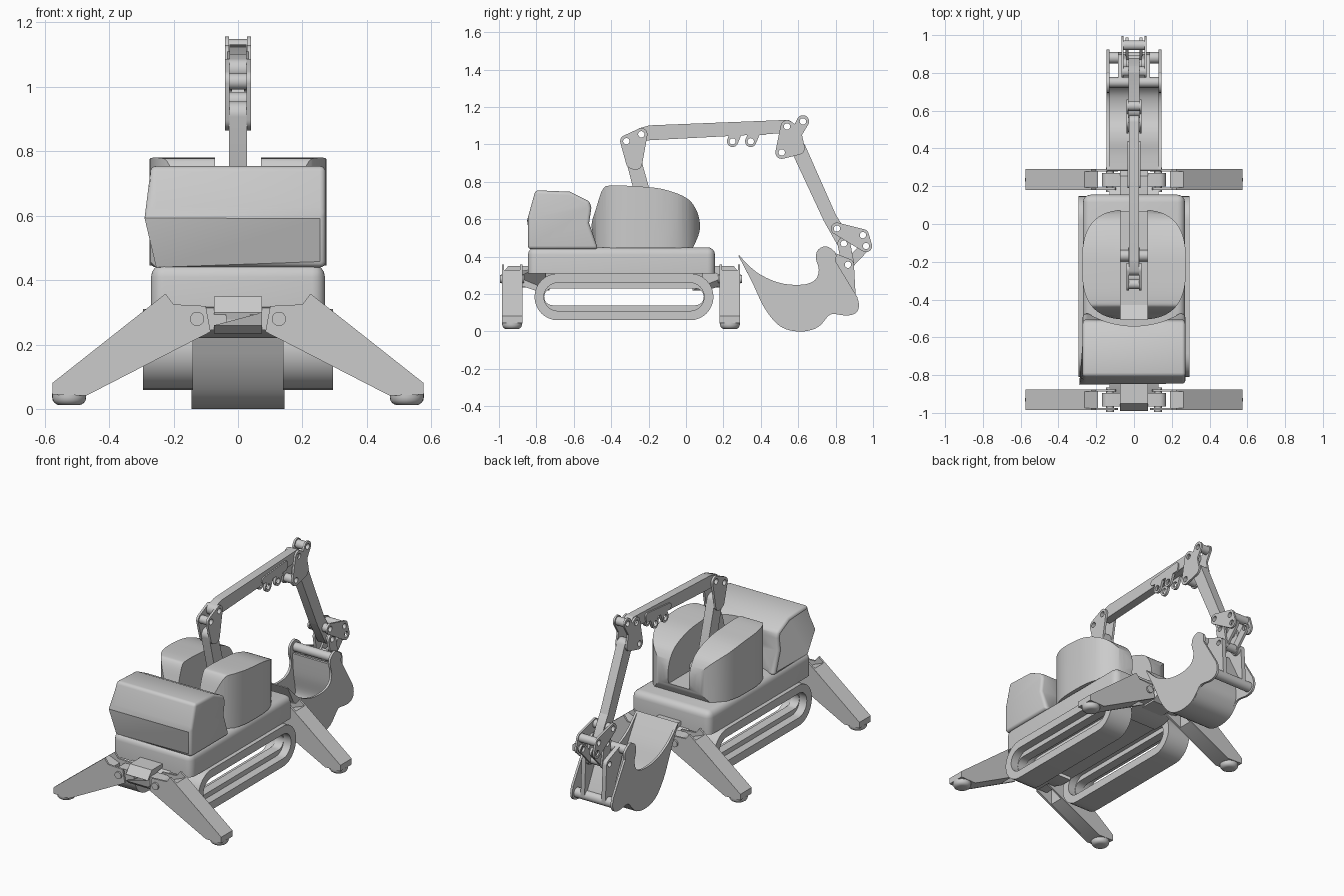
import bpy, bmesh, math
from mathutils.geometry import convex_hull_2d
from mathutils import Vector

if "Cube" in bpy.data.objects:
    bpy.data.objects.remove(bpy.data.objects["Cube"])

AXES = {'x': lambda u, v, w: (w, u, v), 'y': lambda u, v, w: (u, w, v), 'z': lambda u, v, w: (u, v, w)}


def circle(u, v, r, n=24):
    return [(u + r * math.cos(2 * math.pi * i / n), v + r * math.sin(2 * math.pi * i / n)) for i in range(n)]


def hull(*circles, n=32):
    pts = [p for c in circles for p in circle(*c, n)]
    return [pts[i] for i in convex_hull_2d([Vector(p) for p in pts])]


def smooth(pts, steps=5):
    """Open Catmull-Rom curve through pts."""
    p = [Vector(q) for q in [pts[0], *pts, pts[-1]]]
    out = []
    for i in range(1, len(p) - 2):
        a, b, c, d = p[i - 1:i + 3]
        for s in range(steps):
            t = s / steps
            q = 0.5 * (2 * b + (c - a) * t + (2 * a - 5 * b + 4 * c - d) * t * t + (3 * b - a - 3 * c + d) * t ** 3)
            out.append(tuple(q))
    return out + [pts[-1]]


def plate(name, outline, lo, hi, axis='x', holes=(), bevel=0, edges=None):
    """Extrude a flat outline with optional holes along an axis."""
    cu = bpy.data.curves.new(name, 'CURVE')
    cu.dimensions, cu.fill_mode, cu.extrude = '2D', 'BOTH', (hi - lo) / 2
    for loop in [outline, *holes]:
        sp = cu.splines.new('POLY')
        sp.points.add(len(loop) - 1)
        for pt, (u, v) in zip(sp.points, loop):
            pt.co = (u, v, 0, 1)
        sp.use_cyclic_u = True
    tmp = bpy.data.objects.new(name + "_curve", cu)
    bpy.context.collection.objects.link(tmp)
    me = bpy.data.meshes.new_from_object(tmp.evaluated_get(bpy.context.evaluated_depsgraph_get()))
    bpy.data.objects.remove(tmp)
    me.name = name
    bm = bmesh.new()
    bm.from_mesh(me)
    bmesh.ops.remove_doubles(bm, verts=bm.verts, dist=1e-5)
    for v in bm.verts:
        v.co = AXES[axis](v.co.x, v.co.y, v.co.z + (lo + hi) / 2)
    bmesh.ops.dissolve_limit(bm, angle_limit=0.005, verts=bm.verts, edges=bm.edges)
    bmesh.ops.recalc_face_normals(bm, faces=bm.faces)
    if bevel:
        sel = [e for e in bm.edges if len(e.link_faces) == 2 and e.calc_face_angle() > 0.7
               and (edges is None or edges(e))]
        bmesh.ops.bevel(bm, geom=sel, offset=bevel, segments=4, profile=0.5, affect='EDGES', clamp_overlap=True)
    bm.to_mesh(me)
    bm.free()
    ob = bpy.data.objects.new(name, me)
    bpy.context.collection.objects.link(ob)
    return ob


def pair(name, outline, lo, hi, holes=()):
    """The same plate on both sides of x = 0."""
    plate(name + "_right", outline, lo, hi, holes=holes)
    plate(name + "_left", outline, -hi, -lo, holes=holes)


def tube(name, y, z, r, hole, half):
    plate(name, circle(y, z, r), -half, half, holes=[circle(y, z, hole)] if hole else [])


def boolean(ob, cutter, op):
    m = ob.modifiers.new("cut", 'BOOLEAN')
    m.object, m.operation, m.solver = cutter, op, 'EXACT'
    me = bpy.data.meshes.new_from_object(ob.evaluated_get(bpy.context.evaluated_depsgraph_get()))
    ob.modifiers.clear()
    ob.data = me
    bpy.data.objects.remove(cutter)


# Crawler tracks: wide loop with a narrower inner rib
for side, s in (("right", 1), ("left", -1)):
    a, b = sorted((s * 0.14, s * 0.295))
    plate("track_" + side, hull((-0.685, 0.185, 0.125), (0.022, 0.185, 0.125)), a, b,
          holes=[hull((-0.685, 0.185, 0.075), (0.022, 0.185, 0.075))])
    a, b = sorted((s * 0.19, s * 0.245))
    plate("track_rib_" + side, hull((-0.685, 0.185, 0.08), (0.022, 0.185, 0.08)), a, b,
          holes=[hull((-0.713, 0.185, 0.045), (0.05, 0.185, 0.045))])

# Chassis
plate("centre_frame", [(-0.75, 0.24), (0.09, 0.24), (0.09, 0.33), (-0.75, 0.33)], -0.145, 0.145)
plate("base_deck", [(-0.27, -0.845), (0.27, -0.845), (0.27, 0.155), (-0.27, 0.155)], 0.31, 0.45, 'z',
      bevel=0.04, edges=lambda e: max(v.co.z for v in e.verts) > 0.4)

# Rear housing with a scooped face behind the turret
housing = plate("rear_housing", [(-0.845, 0.44), (-0.845, 0.61), (-0.805, 0.755), (-0.62, 0.747), (-0.515, 0.695),
                (-0.506, 0.66), (-0.518, 0.58), (-0.47, 0.44)], -0.272, 0.272, bevel=0.018)
boolean(housing, plate("scoop", circle(0, -0.06, 0.48, 96), 0.43, 0.9, 'z'), 'DIFFERENCE')

# Turret: side profile crossed with an oval plan, slotted for the arm
turret = plate("turret", smooth([(-0.475, 0.445), (-0.505, 0.56), (-0.48, 0.66), (-0.445, 0.76), (-0.40, 0.78),
               (-0.25, 0.775), (-0.12, 0.76), (0.0, 0.715), (0.055, 0.65), (0.075, 0.57), (0.065, 0.51),
               (0.035, 0.445)]), -0.3, 0.3)
plan = []
for i in range(64):
    c, s = math.cos(i * math.pi / 32), math.sin(i * math.pi / 32)
    plan.append((0.275 * math.copysign(abs(c) ** 0.7, c), -0.215 + 0.292 * math.copysign(abs(s) ** 0.7, s)))
boolean(turret, plate("plan", plan, 0.4, 0.9, 'z'), 'INTERSECT')
boolean(turret, plate("slot", [(-0.6, 0.62), (-0.43, 0.51), (0.2, 0.51), (0.2, 0.9), (-0.6, 0.9)], -0.072, 0.072),
        'DIFFERENCE')

# Outriggers front and rear
leg_side = [(0.085, 0.24), (0.47, 0.042), (0.575, 0.045), (0.575, 0.082), (0.225, 0.358), (0.2, 0.325), (0.1, 0.32)]
leg_core = [(0.19, 0.187), (0.47, 0.042), (0.575, 0.045), (0.575, 0.082), (0.262, 0.329), (0.19, 0.30)]
for end, yc, d in (("front", -0.93, -1), ("back", 0.235, 1)):
    plate("beam_" + end, [(yc - d * 0.2, 0.35), (yc + d * 0.02, 0.35), (yc + d * 0.06, 0.30), (yc + d * 0.06, 0.26),
          (yc + d * 0.03, 0.235), (yc - d * 0.2, 0.235)], -0.075, 0.075)
    plate("beam_root_" + end, [(yc - d * 0.03, 0.29), (yc - d * 0.14, 0.345), (yc - d * 0.2, 0.345),
          (yc - d * 0.2, 0.22), (yc - d * 0.12, 0.22), (yc - d * 0.03, 0.25)], -0.13, 0.13)
    for side, s in (("right", 1), ("left", -1)):
        tag = end + "_" + side
        flip = lambda pts: [(s * x, z) for x, z in pts]
        for k, e in enumerate((-1, 1)):
            a, b = sorted((yc + e * 0.043, yc + e * 0.055))
            plate(f"leg_cheek_{tag}_{k}", flip(leg_side), a, b, 'y')
        plate("leg_" + tag, flip(leg_core), yc - 0.054, yc + 0.054, 'y')
        plate("leg_lug_" + tag, hull((s * 0.07, 0.28, 0.035), (s * 0.135, 0.28, 0.035)), yc - 0.036, yc + 0.036, 'y')
        plate("leg_pin_" + tag, circle(s * 0.127, 0.28, 0.022), yc - 0.065, yc + 0.065, 'y')
        plate("foot_" + tag, circle(s * 0.524, yc, 0.053), 0.012, 0.048, 'z', bevel=0.025,
              edges=lambda e: max(v.co.z for v in e.verts) < 0.03)

# Lower arm rising from the turret slot
A, B = (-0.319, 1.017), (-0.239, 1.054)
H = 0.017
plate("lower_arm", hull((-0.28, 0.915, 0.04), (-0.168, 0.50, 0.044)), -0.028, 0.028)
plate("arm_pivot", circle(-0.168, 0.53, 0.03), -0.072, 0.072)
pair("arm_head", hull((*A, 0.033), (*B, 0.033), (-0.285, 0.905, 0.036), (-0.27, 0.90, 0.036)), 0.026, 0.04,
     holes=[circle(*A, H), circle(*B, H)])
tube("arm_head_bush", *A, 0.025, H, 0.03)

# Main boom with lugs underneath
C, D, E = (0.54, 1.096), (0.625, 1.123), (0.512, 0.957)
plate("boom", hull((*B, 0.034), (-0.19, 1.068, 0.034), (0.2, 1.081, 0.036), (*C, 0.035)), -0.026, 0.026,
      holes=[circle(*B, H), circle(*C, H)])
for k, y in enumerate((0.249, 0.346)):
    pair(f"boom_lug_{k}", hull((y, 1.016, 0.03), (y + 0.02, 1.065, 0.03)), 0.018, 0.034, holes=[circle(y, 1.016, H)])
pair("boom_cheek", hull((0.21, 1.07, 0.02), (0.42, 1.065, 0.015), (0.42, 1.09, 0.02)), 0.02, 0.034)

# Stick: forked head plates, taper and tip
F, G = (0.807, 0.55), (0.844, 0.47)
pair("stick_head", hull((*C, 0.034), (*E, 0.034), (0.60, 0.98, 0.035), (0.585, 1.07, 0.03)), 0.028, 0.04,
     holes=[circle(*C, H), circle(*E, H)])
pair("stick_ear", hull((*D, 0.033), (0.585, 1.05, 0.03)), 0.028, 0.04, holes=[circle(*D, H)])
tube("stick_head_bush", *E, 0.026, H, 0.03)
tube("stick_ear_bush", *D, 0.026, H, 0.03)
plate("stick", hull((0.602, 0.975, 0.04), (0.77, 0.605, 0.036)), -0.028, 0.028)
plate("stick_tip", hull((0.77, 0.605, 0.036), (*F, 0.034), (*G, 0.034)), -0.028, 0.028,
      holes=[circle(*F, H), circle(*G, H)])

# Bucket linkage
I, J, K = (0.946, 0.515), (0.962, 0.457), (0.866, 0.357)
pair("rocker", hull((*F, 0.032), (*I, 0.032), (*J, 0.033)), 0.055, 0.067,
     holes=[circle(*p, H) for p in (F, I, J)])
tube("rocker_bush", *F, 0.026, H, 0.06)
tube("rocker_end_bush", *I, 0.026, H, 0.06)
pair("bucket_link", hull((*J, 0.026), (*K, 0.026)), 0.03, 0.045, holes=[circle(*J, H), circle(*K, H)])

# Coupler between stick and bucket
pair("coupler_ear", hull((*G, 0.034), (*K, 0.034)), 0.04, 0.056, holes=[circle(*G, H), circle(*K, H)])
pair("coupler_plate", hull((0.75, 0.41, 0.025), (0.88, 0.135, 0.03), (*K, 0.032)), 0.058, 0.085,
     holes=[circle(*K, H)])
plate("coupler_web", hull((0.78, 0.33, 0.015), (0.87, 0.15, 0.015)), -0.06, 0.06)
tube("coupler_bush_upper", *G, 0.026, H, 0.045)
tube("coupler_bush_lower", *K, 0.026, H, 0.06)

# Bucket: side walls, curved shell and cross rods
belly = [(0.28, 0.405), (0.355, 0.26), (0.42, 0.125), (0.50, 0.03), (0.595, 0.0), (0.69, 0.015), (0.745, 0.065)]
rim = [(0.80, 0.375), (0.80, 0.42), (0.75, 0.455), (0.705, 0.435), (0.695, 0.39), (0.71, 0.33), (0.69, 0.275),
       (0.62, 0.25), (0.50, 0.26), (0.38, 0.315), (0.285, 0.405)]
heel = [(0.745, 0.065), (0.78, 0.093), (0.86, 0.085), (0.91, 0.10), (0.925, 0.14), (0.915, 0.185)]
pair("bucket_side", smooth(belly)[:-1] + smooth(heel) + smooth(rim), 0.131, 0.145)
outer = smooth(belly + [(0.768, 0.13), (0.75, 0.25), (0.735, 0.38)])
inner = smooth([(0.72, 0.38), (0.73, 0.25), (0.748, 0.14), (0.73, 0.085), (0.68, 0.037), (0.595, 0.022),
                (0.512, 0.05), (0.438, 0.135), (0.37, 0.27), (0.285, 0.408)])
plate("bucket_shell", outer + inner, -0.14, 0.14)
tube("bucket_rod_upper", 0.75, 0.41, 0.027, 0, 0.143)
tube("bucket_rod_lower", 0.88, 0.132, 0.03, 0, 0.143)

# Smooth the curved surfaces and keep hard edges
bpy.ops.object.select_all(action='SELECT')
bpy.context.view_layer.objects.active = turret
bpy.ops.object.shade_smooth_by_angle(angle=math.radians(32))
